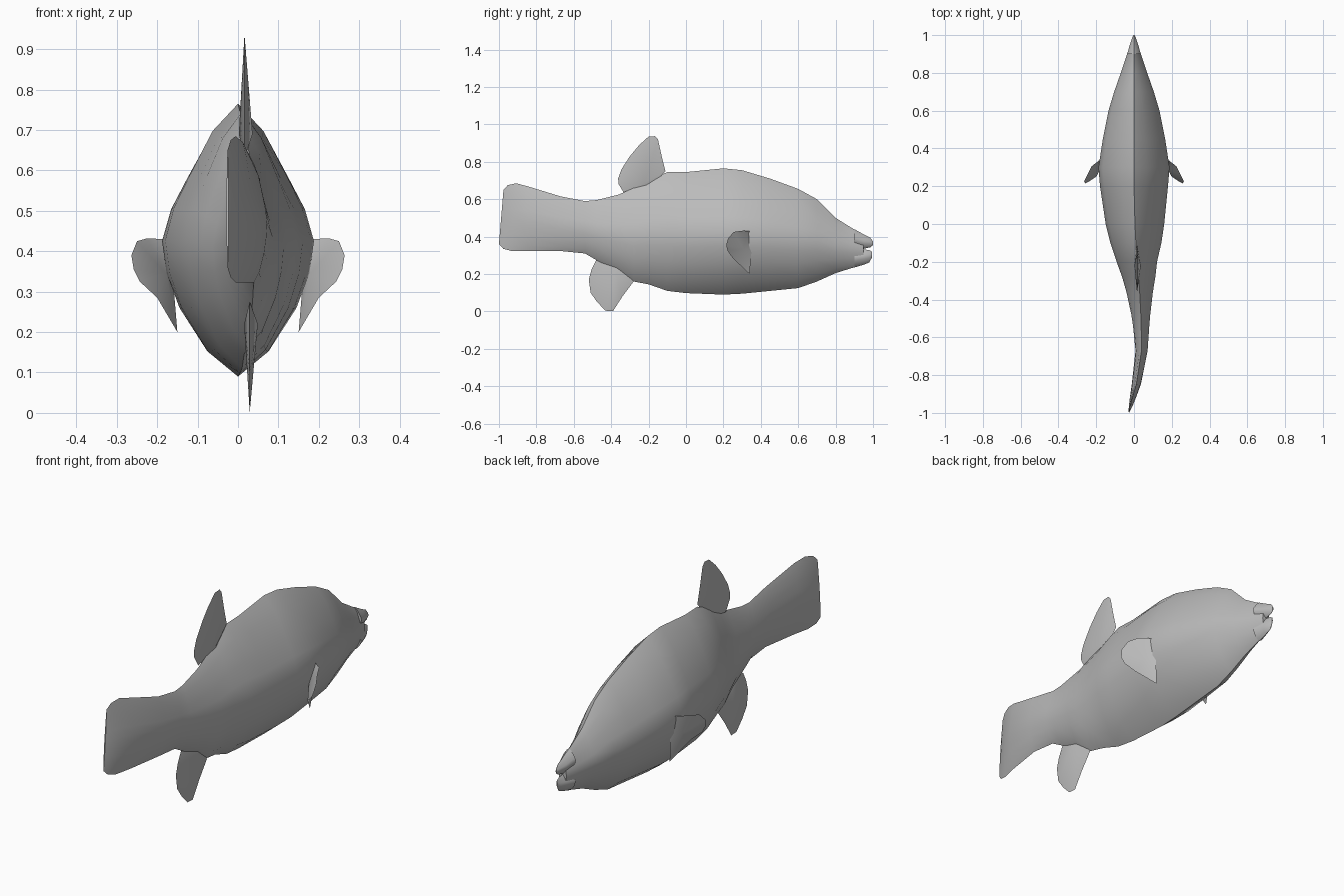
import bpy, bmesh, math
from mathutils import Vector

default = bpy.data.objects.get("Cube")
if default:
    bpy.data.objects.remove(default, do_unlink=True)

# Single flat grey
grey = bpy.data.materials.new("plain grey")
grey.use_nodes = True
colour = (0.5, 0.5, 0.5, 1)
grey.diffuse_color = colour
grey.node_tree.nodes["Principled BSDF"].inputs["Base Color"].default_value = colour


def finish(name, bm, angle=40):
    bmesh.ops.recalc_face_normals(bm, faces=bm.faces)
    mesh = bpy.data.meshes.new(name)
    bm.to_mesh(mesh)
    bm.free()
    mesh.materials.append(grey)
    obj = bpy.data.objects.new(name, mesh)
    bpy.context.collection.objects.link(obj)
    bpy.ops.object.select_all(action='DESELECT')
    obj.select_set(True)
    bpy.context.view_layer.objects.active = obj
    bpy.ops.object.shade_smooth_by_angle(angle=math.radians(angle))
    return obj


# Keeled cross-section: half-width and height fractions from belly to back
half = [(0, -1), (.41, -.82), (.77, -.5), (.94, -.24), (1, 0),
        (.88, .24), (.66, .48), (.35, .8), (0, 1)]
section = half + [(-w, v) for w, v in half[-2:0:-1]]


def loft(name, stations, slant=0):
    """Skin stations of (y, bottom, top, centre x, half width)."""
    bm = bmesh.new()
    rings = []
    for y, low, high, cx, hw in stations:
        mid, h = (low + high) / 2, (high - low) / 2
        lean = slant if y < -.9 else 0
        rings.append([bm.verts.new((cx + w * hw, y + lean * v, mid + h * v))
                      for w, v in section])
    n = len(section)
    for a, b in zip(rings, rings[1:]):
        for i in range(n):
            j = (i + 1) % n
            bm.faces.new((a[i], a[j], b[j], b[i]))
    bm.faces.new(rings[0])
    bm.faces.new(rings[-1])
    return finish(name, bm)


# Body, running from the head to the curved tail
loft("body", [
    (.95, .25, .41, 0, .02),
    (.88, .23, .45, 0, .043),
    (.8, .205, .5, 0, .07),
    (.7, .16, .6, 0, .105),
    (.6, .125, .655, 0, .135),
    (.45, .11, .71, 0, .165),
    (.3, .095, .755, 0, .188),
    (.2, .09, .765, 0, .18),
    (0, .098, .745, .005, .155),
    (-.1, .11, .745, .01, .135),
    (-.2, .145, .7, .015, .107),
    (-.28, .16, .66, .025, .088),
    (-.36, .215, .625, .03, .07),
    (-.48, .275, .595, .036, .05),
    (-.54, .31, .59, .038, .043),
    (-.67, .323, .615, .04, .032),
    (-.85, .323, .67, .012, .024),
    (-.92, .323, .685, -.006, .016),
    (-.965, .335, .675, -.018, .009),
    (-.988, .36, .65, -.026, .003),
], slant=.012)

# Lips, parted by the mouth
loft("upper_lip", [(.9, .34, .44, 0, .036), (.95, .335, .412, 0, .022),
                   (.985, .343, .395, 0, .01), (1, .355, .375, 0, .003)])
loft("lower_lip", [(.9, .235, .335, 0, .034), (.95, .25, .332, 0, .021),
                   (.98, .262, .328, 0, .01), (.995, .29, .318, 0, .003)])


def fin(name, rim, hub, offset):
    """Thin wedge: a rim joined to two hubs set either side of its root."""
    bm = bmesh.new()
    edge = [bm.verts.new(p) for p in rim]
    for sign in (1, -1):
        centre = bm.verts.new(Vector(hub) + sign * Vector(offset))
        for a, b in zip(edge, edge[1:] + edge[:1]):
            bm.faces.new((centre, a, b))
    return finish(name, bm, 30)


def median_fin(name, outline, x, hub):
    fin(name, [(x, y, z) for y, z in outline], (x + .003, *hub), (.017, 0, 0))


# Fins on the centre line
median_fin("dorsal_fin", [
    (-.11, .75), (-.13, .83), (-.15, .92), (-.165, .937), (-.2, .935),
    (-.25, .89), (-.3, .83), (-.345, .76), (-.363, .71), (-.36, .68),
    (-.33, .63), (-.2, .65)], .016, (-.22, .69))
median_fin("anal_fin", [
    (-.28, .16), (-.34, .08), (-.39, .002), (-.43, .004), (-.475, .05),
    (-.51, .1), (-.52, .17), (-.505, .225), (-.48, .275), (-.36, .25)],
    .029, (-.38, .22))

# Paired side fins, swept back and cupped towards the body
side_rim = [(.18, .34, .43), (.225, .305, .432), (.25, .255, .425),
            (.264, .225, .39), (.258, .215, .355), (.243, .222, .325),
            (.2, .25, .285), (.15, .34, .2), (.16, .35, .32)]
for name, s in (("left", 1), ("right", -1)):
    fin(name + "_side_fin", [(s * x, y, z) for x, y, z in side_rim],
        (s * .185, .3, .34), (s * .008, .007, -.003))
